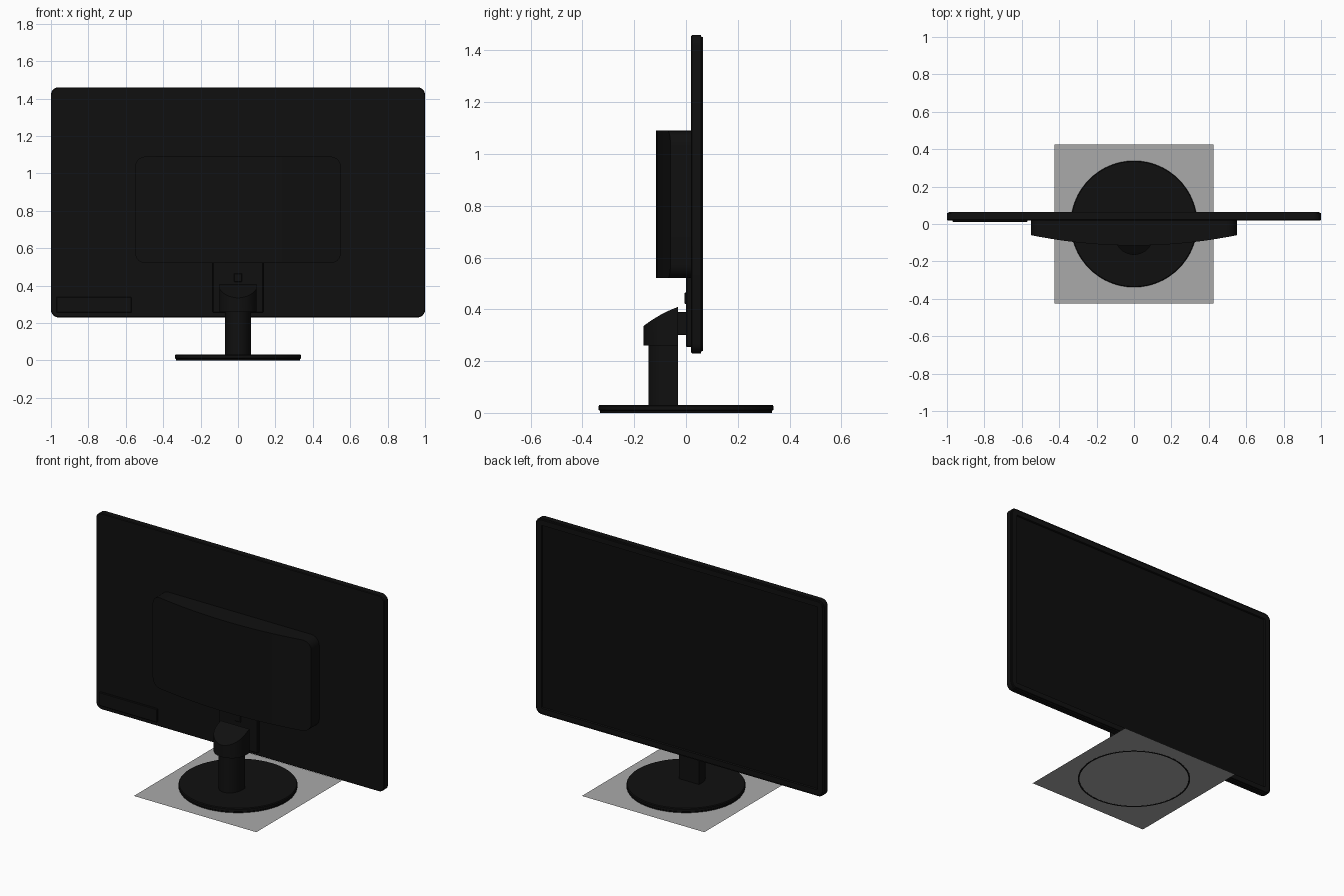
import bpy, bmesh, math
from mathutils import Vector

if "Cube" in bpy.data.objects:
    bpy.data.objects.remove(bpy.data.objects["Cube"])


def material(name, v):
    m = bpy.data.materials.new(name)
    m.diffuse_color = (v, v, v, 1)
    m.use_nodes = True
    m.node_tree.nodes["Principled BSDF"].inputs["Base Color"].default_value = m.diffuse_color
    return m


BLACK = material("black_plastic", 0.005)
SCREEN = material("dark_glass", 0.004)
SHADOW = material("shadow_grey", 0.4)


def finish(bm, name, mat, smooth=True):
    bmesh.ops.recalc_face_normals(bm, faces=bm.faces)
    me = bpy.data.meshes.new(name)
    bm.to_mesh(me)
    bm.free()
    ob = bpy.data.objects.new(name, me)
    bpy.context.collection.objects.link(ob)
    me.materials.append(mat)
    if smooth:
        bpy.ops.object.select_all(action='DESELECT')
        ob.select_set(True)
        bpy.context.view_layer.objects.active = ob
        bpy.ops.object.shade_smooth_by_angle(angle=math.radians(30))
    return ob


def loft(name, rings, mat=BLACK):
    """Skin equal-length rings of points and cap both ends."""
    bm = bmesh.new()
    rows = [[bm.verts.new(p) for p in r] for r in rings]
    n = len(rows[0])
    for a, b in zip(rows, rows[1:]):
        for i in range(n):
            bm.faces.new((a[i], a[(i + 1) % n], b[(i + 1) % n], b[i]))
    bm.faces.new(rows[0])
    bm.faces.new(rows[-1])
    return finish(bm, name, mat)


def box(name, x0, x1, y0, y1, z0, z1, bevel=0.003):
    bm = bmesh.new()
    bmesh.ops.create_cube(bm, size=1)
    c = Vector(((x0 + x1) / 2, (y0 + y1) / 2, (z0 + z1) / 2))
    for v in bm.verts:
        v.co = Vector((v.co.x * (x1 - x0), v.co.y * (y1 - y0), v.co.z * (z1 - z0))) + c
    if bevel:
        bmesh.ops.bevel(bm, geom=bm.edges[:], offset=bevel, segments=1, affect='EDGES')
    return finish(bm, name, BLACK, False)


def round_rect(hw, z0, z1, r, y, inset=0, seg=6):
    hw, z0, z1, r = hw - inset, z0 + inset, z1 - inset, max(r - inset, 0.003)
    pts = []
    corners = ((hw - r, z1 - r), (-hw + r, z1 - r), (-hw + r, z0 + r), (hw - r, z0 + r))
    for q, (cx, cz) in enumerate(corners):
        for i in range(seg + 1):
            a = math.pi / 2 * (q + i / seg)
            pts.append((cx + r * math.cos(a), y, cz + r * math.sin(a)))
    return pts


def circle(r, z, n=64):
    return [(r * math.cos(2 * math.pi * i / n), r * math.sin(2 * math.pi * i / n), z)
            for i in range(n)]


# Display panel with a recessed screen on the +y side
P = (1.0, 0.23, 1.46, 0.04)
loft("panel_frame", [round_rect(*P, y, i) for y, i in
     ((0.02, 0.004), (0.024, 0), (0.058, 0), (0.059, 0.007), (0.065, 0.009),
      (0.065, 0.042), (0.056, 0.045))])
loft("screen", [round_rect(*P, y, 0.0455) for y in (0.05, 0.0565)], SCREEN)

# Rear housing: bowed back, rounded corners, lofted along x
HW, R = 0.55, 0.055
arc = [HW - R + R * math.sin(math.pi / 2 * i / 6) for i in range(7)]
right = [(HW - R) * i / 8 for i in range(8)] + arc
xs = [-x for x in reversed(right[1:])] + right
rings = []
for x in xs:
    d = max(abs(x) - (HW - R), 0)
    cut = R - math.sqrt(max(R * R - d * d, 0))
    back = -0.115 + 0.055 * (x / HW) ** 2
    lo, hi = 0.52 + cut, 1.09 - cut
    rings.append([(x, 0.022, lo), (x, back, lo), (x, back, hi), (x, 0.022, hi)])
loft("rear_housing", rings)

# Plates on the back of the panel
box("mount_plate", -0.135, 0.135, 0.0, 0.025, 0.255, 0.525)
box("control_panel", -0.97, -0.57, 0.01, 0.025, 0.255, 0.34)
box("release_button", -0.022, 0.022, -0.006, 0.005, 0.42, 0.465)

# Hinge between panel and stand
box("hinge", -0.07, 0.07, -0.05, 0.005, 0.30, 0.39)


# Stand parts: rounded toward -y, lofted along y
def stand_part(name, half, y_back, y_front, y_round, z0, top):
    ys = [y_front] + [y_round - (y_round - y_back) * math.sin(math.pi / 2 * i / 10)
                      for i in range(11)]
    rings = []
    for y in ys:
        t = min(max((y_round - y) / (y_round - y_back), 0), 1)
        w = half * max(math.sqrt(max(1 - t * t, 0)), 0.08)
        z = top(y)
        rings.append([(-w, y, z0), (w, y, z0), (w, y, z), (-w, y, z)])
    return loft(name, rings)


def head_top(y):
    t = (y + 0.165) / 0.135
    return 0.335 + 0.075 * (1.35 * t - 0.35 * t * t)


stand_part("neck_head", 0.1, -0.165, -0.03, -0.07, 0.26, head_top)
stand_part("neck_column", 0.07, -0.145, -0.03, -0.06, 0.025, lambda y: 0.28)

# Round base with a thin foot ring
loft("base_disc", [circle(r, z) for r, z in
     ((0.33, 0.006), (0.338, 0.012), (0.338, 0.026), (0.334, 0.031))])
bm = bmesh.new()
rows = [[bm.verts.new(p) for p in circle(r, z)] for r, z in
        ((0.332, 0.008), (0.332, 0.0), (0.322, 0.0), (0.322, 0.008))]
for a, b in zip(rows, rows[1:] + rows[:1]):
    for i in range(64):
        j = (i + 1) % 64
        bm.faces.new((a[i], a[j], b[j], b[i]))
finish(bm, "foot_ring", BLACK)

# Flat square sheet under the base
bm = bmesh.new()
bmesh.ops.create_grid(bm, x_segments=1, y_segments=1, size=0.425)
for v in bm.verts:
    v.co.z = 0.001
finish(bm, "ground_sheet", SHADOW, False)
